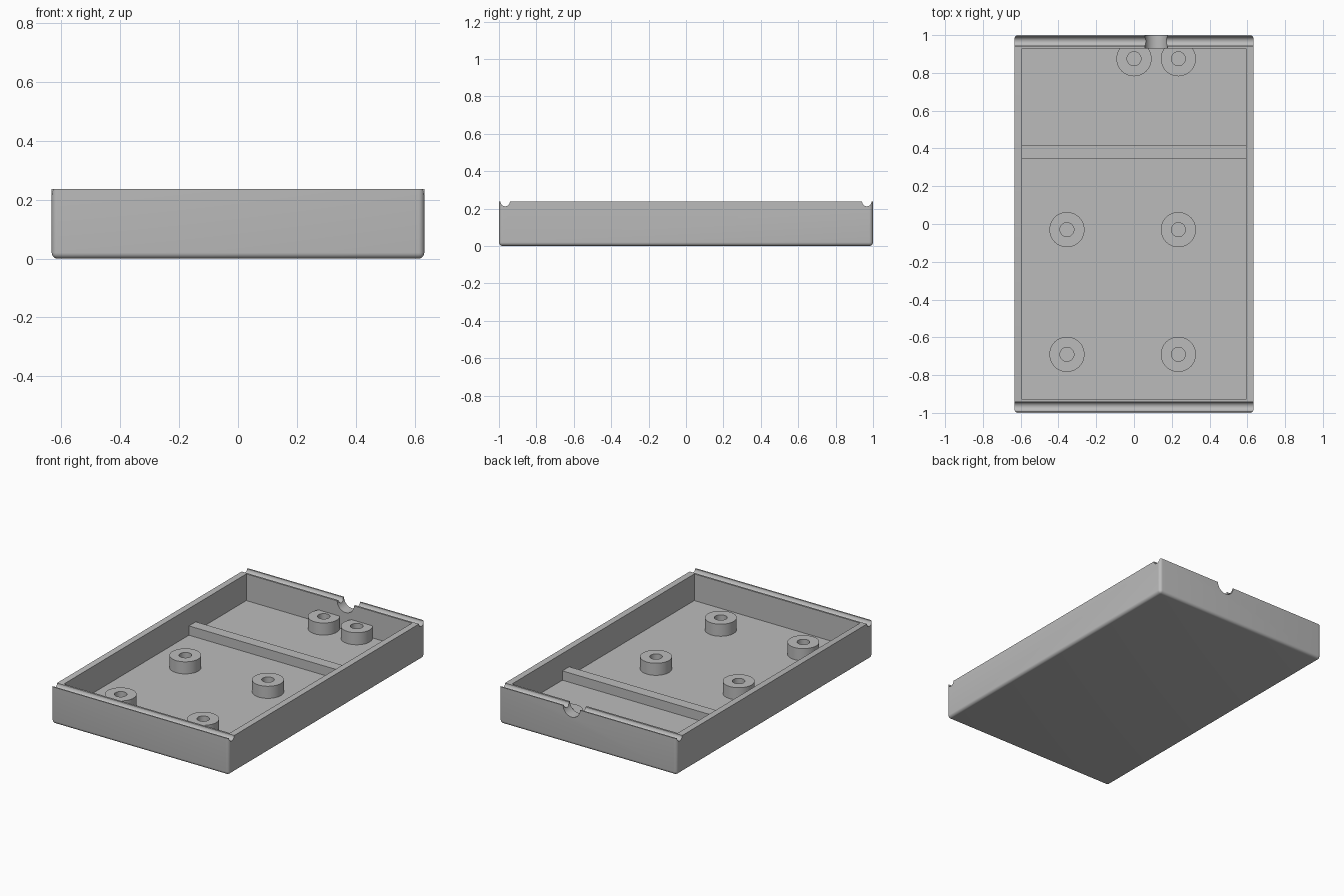
import bpy, bmesh, math
from mathutils import Matrix

if "Cube" in bpy.data.objects:
    bpy.data.objects.remove(bpy.data.objects["Cube"], do_unlink=True)

WIDTH, LENGTH, HEIGHT = 1.266, 2.0, 0.237
INNER_X, INNER_Y, FLOOR = 0.592, 0.93, 0.065

grey = bpy.data.materials.new("plain_grey")
grey.use_nodes = True
COLOUR = (0.5, 0.5, 0.5, 1)
grey.diffuse_color = COLOUR
grey.node_tree.nodes["Principled BSDF"].inputs["Base Color"].default_value = COLOUR


def make_object(name, bm):
    bmesh.ops.recalc_face_normals(bm, faces=bm.faces)
    mesh = bpy.data.meshes.new(name)
    bm.to_mesh(mesh)
    bm.free()
    mesh.materials.append(grey)
    obj = bpy.data.objects.new(name, mesh)
    bpy.context.collection.objects.link(obj)
    return obj


def box(name, low, high, round_edges=0):
    bm = bmesh.new()
    bmesh.ops.create_cube(bm, size=1)
    for v in bm.verts:
        v.co = [h if c > 0 else l for c, l, h in zip(v.co, low, high)]
    if round_edges:
        # round everything except the open rim
        edges = [e for e in bm.edges if min(v.co.z for v in e.verts) < high[2] - 0.001]
        bmesh.ops.bevel(bm, geom=edges, offset=round_edges, segments=6,
                        profile=0.5, affect='EDGES', clamp_overlap=True)
    return make_object(name, bm)


def cylinder(name, radius, length, centre, axis):
    bm = bmesh.new()
    turn = Matrix.Rotation(math.pi / 2, 4, 'Y' if axis == 'X' else 'X')
    bmesh.ops.create_cone(bm, cap_ends=True, segments=48, radius1=radius, radius2=radius,
                          depth=length, matrix=Matrix.Translation(centre) @ turn)
    return make_object(name, bm)


def smooth(obj):
    bpy.ops.object.select_all(action='DESELECT')
    obj.select_set(True)
    bpy.context.view_layer.objects.active = obj
    bpy.ops.object.shade_smooth_by_angle(angle=math.radians(30))


def cut(obj, cutter):
    mod = obj.modifiers.new("cut", 'BOOLEAN')
    mod.operation, mod.solver, mod.object = 'DIFFERENCE', 'EXACT', cutter
    cutter.hide_render = True
    bpy.ops.object.select_all(action='DESELECT')
    obj.select_set(True)
    bpy.context.view_layer.objects.active = obj
    bpy.ops.object.modifier_apply(modifier=mod.name)
    bpy.data.objects.remove(cutter, do_unlink=True)


# Tray shell: rounded block, hollowed out
tray = box("tray_shell", (-WIDTH / 2, -LENGTH / 2, 0), (WIDTH / 2, LENGTH / 2, HEIGHT), 0.02)
cut(tray, box("cavity_cutter", (-INNER_X, -INNER_Y, FLOOR), (INNER_X, INNER_Y, 0.5)))

# Rim grooves along both end walls
for side in (-1, 1):
    cut(tray, cylinder("groove_cutter", 0.025, 1.6, (0, side * 0.967, HEIGHT), 'X'))

# Cable notch in the back wall
cut(tray, cylinder("notch_cutter", 0.06, 0.2, (0.117, 0.97, HEIGHT), 'Y'))
smooth(tray)

# Cross rib on the floor
box("cross_rib", (-INNER_X - 0.01, 0.345, FLOOR - 0.01), (INNER_X + 0.01, 0.415, 0.125))


# Hollow standoff posts
def post(name, x, y, outer=0.093, inner=0.037, bottom=FLOOR - 0.01, top=0.143):
    bm = bmesh.new()
    section = [(inner, bottom), (outer, bottom), (outer, top), (inner, top)]
    verts = [bm.verts.new((r, 0, z)) for r, z in section]
    edges = [bm.edges.new((verts[i], verts[(i + 1) % 4])) for i in range(4)]
    bmesh.ops.spin(bm, geom=verts + edges, cent=(0, 0, 0), axis=(0, 0, 1),
                   angle=math.tau, steps=48)
    bmesh.ops.remove_doubles(bm, verts=bm.verts, dist=0.0001)
    bmesh.ops.translate(bm, verts=bm.verts, vec=(x, y, 0))
    smooth(make_object(name, bm))


for row, y in (("front", -0.69), ("middle", -0.03)):
    post(row + "_right_post", -0.355, y)
    post(row + "_left_post", 0.235, y)
post("back_centre_post", 0, 0.875)
post("back_left_post", 0.235, 0.875)
